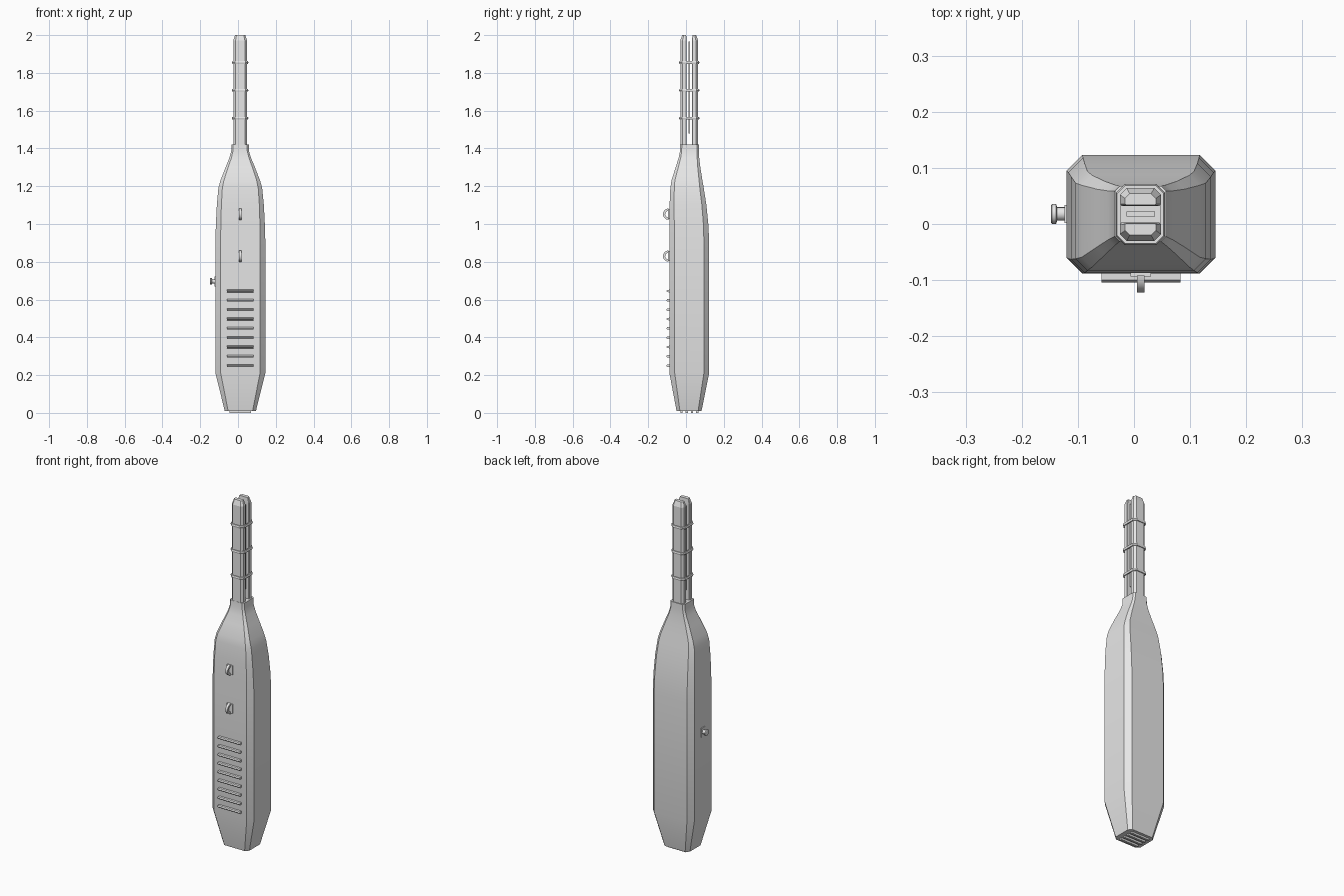
import bpy, bmesh, math

if "Cube" in bpy.data.objects:
    bpy.data.objects.remove(bpy.data.objects["Cube"])

grey = bpy.data.materials.new("light grey")
grey.diffuse_color = (0.8, 0.8, 0.8, 1)
grey.use_nodes = True
grey.node_tree.nodes["Principled BSDF"].inputs["Base Color"].default_value = grey.diffuse_color
CX, CY = 0.012, 0.018


def finish(name, bm, smooth=None):
    bmesh.ops.recalc_face_normals(bm, faces=bm.faces)
    me = bpy.data.meshes.new(name)
    bm.to_mesh(me)
    bm.free()
    ob = bpy.data.objects.new(name, me)
    bpy.context.collection.objects.link(ob)
    me.materials.append(grey)
    if smooth:
        bpy.ops.object.select_all(action='DESELECT')
        ob.select_set(True)
        bpy.context.view_layer.objects.active = ob
        bpy.ops.object.shade_smooth_by_angle(angle=math.radians(smooth))
    return ob


def loft(name, rings, smooth=None, close=False):
    """Skin equal-length rings of points; close joins last to first."""
    bm = bmesh.new()
    vs = [[bm.verts.new(p) for p in r] for r in rings]
    n = len(vs[0])
    pairs = list(zip(vs, vs[1:])) + ([(vs[-1], vs[0])] if close else [])
    for a, b in pairs:
        for i in range(n):
            j = (i + 1) % n
            bm.faces.new((a[i], a[j], b[j], b[i]))
    if not close:
        bm.faces.new(vs[0][::-1])
        bm.faces.new(vs[-1])
    return finish(name, bm, smooth)


def octagon(z, x0, x1, y0, y1, cf, cb=None):
    """Rectangle with front corners cut by cf and back corners by cb."""
    cb = cf if cb is None else cb
    return [(x0 + cf, y0, z), (x1 - cf, y0, z), (x1, y0 + cf, z), (x1, y1 - cb, z),
            (x1 - cb, y1, z), (x0 + cb, y1, z), (x0, y1 - cb, z), (x0, y0 + cf, z)]


def box(name, x0, x1, y0, y1, z0, z1):
    return loft(name, [[(x0, y0, z), (x1, y0, z), (x1, y1, z), (x0, y1, z)] for z in (z0, z1)])


# Main body: chamfered block narrowing to a collar
sections = [
    (0.010, -0.070, 0.095, -0.050, 0.082, 0.018),
    (0.212, -0.120, 0.145, -0.088, 0.123, 0.028),
    (0.90, -0.120, 0.145, -0.088, 0.123, 0.028),
    (1.00, -0.117, 0.142, -0.088, 0.118, 0.026),
    (1.10, -0.112, 0.137, -0.087, 0.108, 0.024),
    (1.19, -0.104, 0.128, -0.083, 0.094, 0.021),
    (1.23, -0.093, 0.117, -0.077, 0.087, 0.018),
    (1.30, -0.066, 0.090, -0.055, 0.076, 0.014),
    (1.35, -0.046, 0.069, -0.039, 0.070, 0.011),
    (1.385, -0.036, 0.058, -0.032, 0.068, 0.009),
    (1.42, -0.034, 0.057, -0.031, 0.068, 0.009)]
loft("body", [octagon(*s) for s in sections], 25)

# Two prongs with the outer corners cut and tapered tips
for name, y0, y1, cf, cb in (("front_prong", -0.030, 0.003, 0.012, 0.003),
                             ("back_prong", 0.032, 0.064, 0.003, 0.012)):
    t0, t1 = (0.010, 0.002) if cf > cb else (0.002, 0.010)
    loft(name, [octagon(1.40, -0.025, 0.048, y0, y1, cf, cb),
                octagon(1.972, -0.025, 0.048, y0, y1, cf, cb),
                octagon(2.0, -0.016, 0.039, y0 + t0, y1 - t1, cf * 0.7, cb * 0.7)])
box("centre_blade", -0.013, 0.037, 0.013, 0.022, 1.48, 1.965)

# Binding rings around the prongs
for k, z in enumerate((1.56, 1.708, 1.855)):
    rings = []
    for d, dz in ((0, -0.007), (0.006, -0.007), (0.008, 0), (0.006, 0.007), (0, 0.007)):
        rings.append(octagon(z + dz, -0.024 - d, 0.047 + d, -0.029 - d, 0.063 + d, 0.012 + d * 0.4))
    loft(f"binding_ring_{k + 1}", rings, close=True)

# Grip ridges on the front
for k in range(9):
    z = 0.25 + k * 0.0494
    loft(f"grip_ridge_{k + 1}", [
        [(x, -0.085, z - 0.007), (x, -0.085, z + 0.007), (x, -0.1, z + 0.006),
         (x, -0.104, z), (x, -0.1, z - 0.006)] for x in (-0.058, 0.083)])

# Strap loops on the front, each on a small plate
for k, z in enumerate((0.83, 1.052)):
    box(f"loop_plate_{k + 1}", -0.006, 0.030, -0.094, -0.08, z - 0.026, z + 0.026)
    rings = []
    for i in range(11):
        a = math.pi * i / 10
        s, c = math.sin(a), math.cos(a)
        rings.append([(x, -0.092 - r * s, z + r * c)
                      for x, r in ((0.005, 0.018), (0.019, 0.018), (0.019, 0.030), (0.005, 0.030))])
    loft(f"strap_loop_{k + 1}", rings, 30)

# Round button on the left side
box("button_plate", -0.124, -0.115, 0.002, 0.034, 0.668, 0.722)
profile = [(-0.116, 0.012), (-0.137, 0.012), (-0.139, 0.018), (-0.146, 0.018), (-0.148, 0.015)]
loft("side_button", [[(x, CY + r * math.cos(math.tau * i / 16), 0.697 + r * math.sin(math.tau * i / 16))
                      for i in range(16)] for x, r in profile], 30)

# Ribs under the foot
for k in range(4):
    y = -0.024 + k * 0.028
    box(f"foot_rib_{k + 1}", -0.045, 0.068, y - 0.006, y + 0.006, 0.0, 0.014)
